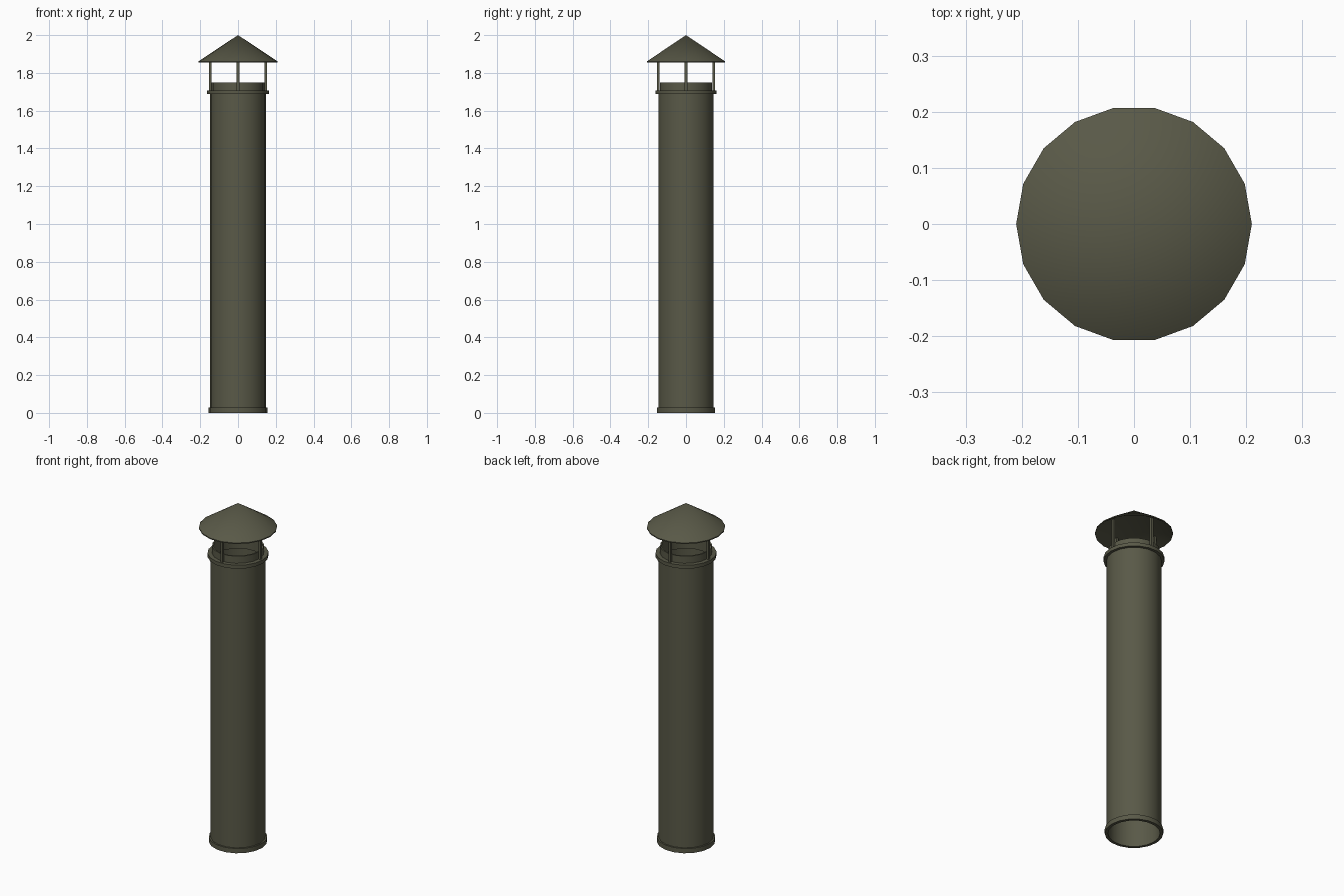
import bpy, bmesh, math

if "Cube" in bpy.data.objects:
    bpy.data.objects.remove(bpy.data.objects["Cube"])

SIDES = 18

metal = bpy.data.materials.new("dark olive metal")
metal.diffuse_color = (0.10, 0.10, 0.064, 1)
metal.use_nodes = True
metal.node_tree.nodes["Principled BSDF"].inputs["Base Color"].default_value = metal.diffuse_color


def finish(name, bm):
    bmesh.ops.recalc_face_normals(bm, faces=bm.faces)
    me = bpy.data.meshes.new(name)
    bm.to_mesh(me)
    bm.free()
    me.materials.append(metal)
    ob = bpy.data.objects.new(name, me)
    bpy.context.collection.objects.link(ob)
    bpy.context.view_layer.objects.active = ob
    bpy.ops.object.select_all(action='DESELECT')
    ob.select_set(True)
    bpy.ops.object.shade_smooth_by_angle(angle=math.radians(35))
    return ob


def lathe(name, profile):
    """Revolve a closed (radius, z) outline around the z axis."""
    bm = bmesh.new()
    rings = []
    for i in range(SIDES):
        a = 2 * math.pi * i / SIDES
        rings.append([bm.verts.new((r * math.cos(a), r * math.sin(a), z)) for r, z in profile])
    n = len(profile)
    for i in range(SIDES):
        p, q = rings[i], rings[(i + 1) % SIDES]
        for j in range(n):
            k = (j + 1) % n
            bm.faces.new((p[j], q[j], q[k], p[k]))
    # points on the axis collapse into one apex
    bmesh.ops.remove_doubles(bm, verts=bm.verts, dist=1e-5)
    return finish(name, bm)


def tube(name, r_in, r_out, z0, z1):
    return lathe(name, [(r_in, z0), (r_out, z0), (r_out, z1), (r_in, z1)])


# Main pipe, open at both ends, with its narrower mouth
tube("pipe", 0.140, 0.148, 0.0, 1.69)
tube("pipe_mouth", 0.132, 0.140, 1.67, 1.75)

# Collars at the bottom and top
tube("base_collar", 0.144, 0.157, 0.0, 0.028)
tube("top_collar", 0.136, 0.164, 1.687, 1.708)

# Hollow conical rain cap with a thin rim
lathe("rain_cap", [(0.0, 2.0), (0.21, 1.861), (0.21, 1.855), (0.203, 1.855), (0.0, 1.99)])

# Four slim posts carrying the cap
for i in range(4):
    a = math.pi / 2 * i
    bm = bmesh.new()
    bmesh.ops.create_cube(bm, size=1)
    bmesh.ops.scale(bm, vec=(0.014, 0.014, 0.195), verts=bm.verts)
    bmesh.ops.translate(bm, vec=(0.146 * math.cos(a), 0.146 * math.sin(a), 1.7935), verts=bm.verts)
    finish(f"cap_post_{i + 1}", bm)
